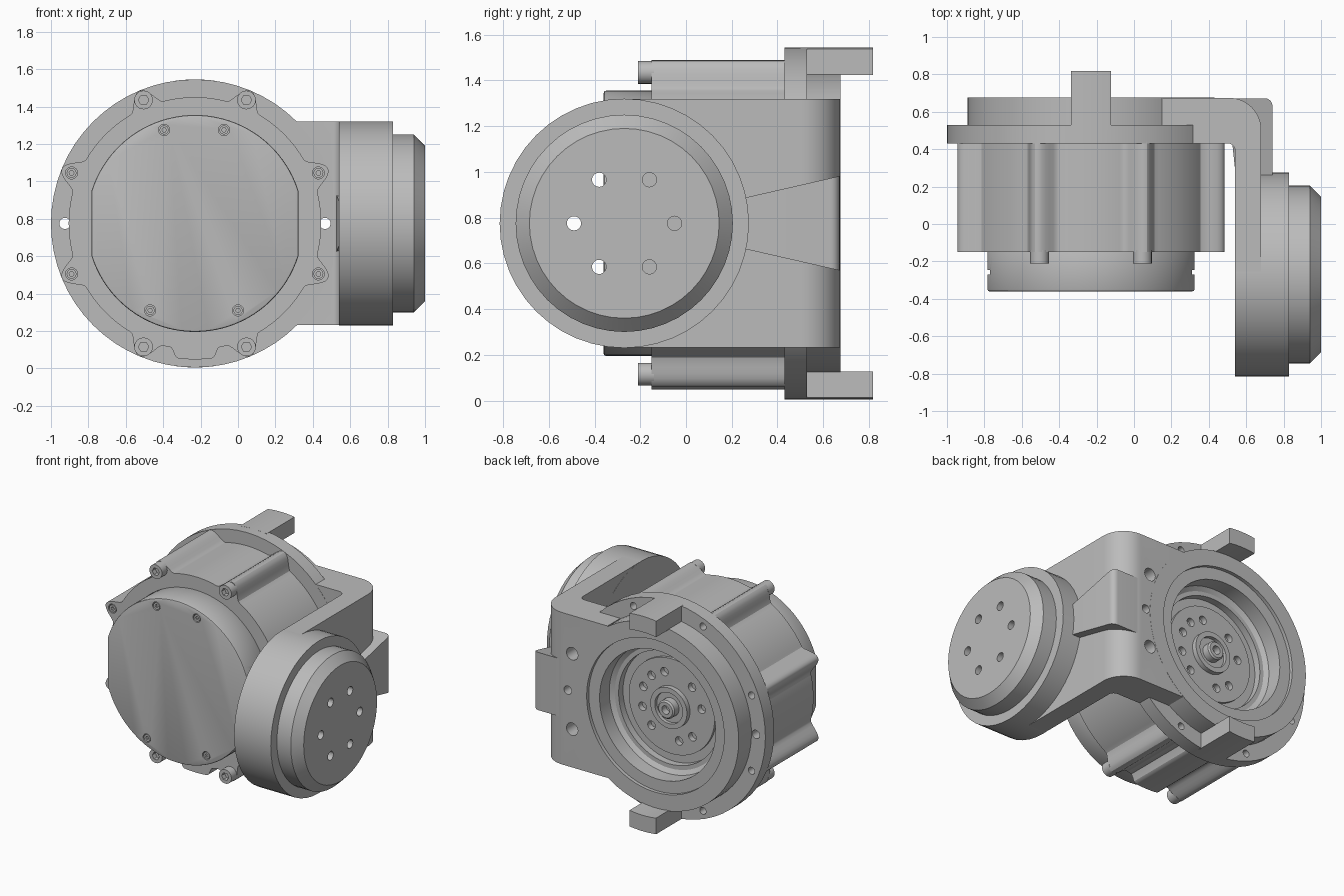
import bpy
import bmesh
from math import sin, cos, pi, radians, degrees, sqrt
from mathutils import Vector, Matrix

if "Cube" in bpy.data.objects:
    bpy.data.objects.remove(bpy.data.objects["Cube"], do_unlink=True)

CX, CZ = -0.23, 0.775          # main motor axis, parallel to y
DY = -0.27                     # side motor axis, parallel to x

metal = bpy.data.materials.new("machined_grey")
metal.use_nodes = True
GREY = (0.5, 0.5, 0.5, 1)
metal.diffuse_color = GREY
metal.node_tree.nodes["Principled BSDF"].inputs["Base Color"].default_value = GREY


def finish(name, bm):
    bmesh.ops.recalc_face_normals(bm, faces=bm.faces)
    mesh = bpy.data.meshes.new(name)
    bm.to_mesh(mesh)
    bm.free()
    mesh.materials.append(metal)
    obj = bpy.data.objects.new(name, mesh)
    bpy.context.collection.objects.link(obj)
    return obj


def prisms(name, parts, axis="y"):
    """Extrude each (outline, low, high) along an axis, all in one mesh."""
    place = {"x": lambda u, v, t: (t, u, v),
             "y": lambda u, v, t: (u, t, v),
             "z": lambda u, v, t: (u, v, t)}[axis]
    bm = bmesh.new()
    for outline, lo, hi in parts:
        low = [bm.verts.new(place(u, v, lo)) for u, v in outline]
        high = [bm.verts.new(place(u, v, hi)) for u, v in outline]
        bm.faces.new(low)
        bm.faces.new(high)
        for i in range(len(low)):
            bm.faces.new((low[i - 1], low[i], high[i], high[i - 1]))
    return finish(name, bm)


def arc(u, v, r, a0, a1, n):
    steps = [radians(a0 + (a1 - a0) * i / n) for i in range(n + 1)]
    return [(u + r * cos(a), v + r * sin(a)) for a in steps]


def circle(u, v, r, n=24):
    return arc(u, v, r, 0, 360, n)[:-1]


def lathe(name, profile, axis, center, steps=64):
    """Revolve (radius, height) points around an axis through center."""
    bm = bmesh.new()
    verts = [bm.verts.new((r, 0, h)) for r, h in profile]
    edges = [bm.edges.new(pair) for pair in zip(verts, verts[1:])]
    bmesh.ops.spin(bm, geom=verts + edges, cent=(0, 0, 0), axis=(0, 0, 1),
                   angle=2 * pi, steps=steps)
    bmesh.ops.remove_doubles(bm, verts=bm.verts, dist=1e-4)
    turn = Vector((0, 0, 1)).rotation_difference(Vector(axis)).to_matrix().to_4x4()
    bm.transform(Matrix.Translation(center) @ turn)
    return finish(name, bm)


def cut(obj, parts, axis="y"):
    cutter = prisms("cutter", parts, axis)
    cutter.hide_render = True
    mod = obj.modifiers.new("cut", "BOOLEAN")
    mod.operation, mod.solver, mod.object = "DIFFERENCE", "EXACT", cutter
    bpy.context.view_layer.objects.active = obj
    bpy.ops.object.modifier_apply(modifier=mod.name)
    bpy.data.objects.remove(cutter, do_unlink=True)


def bevel(obj, width):
    mod = obj.modifiers.new("bevel", "BEVEL")
    mod.width, mod.segments, mod.limit_method = width, 2, "ANGLE"
    mod.angle_limit = radians(60)
    bpy.context.view_layer.objects.active = obj
    bpy.ops.object.modifier_apply(modifier=mod.name)


signs = [(sx, sz) for sx in (-1, 1) for sz in (-1, 1)]
end_bolts = [(CX + sx * 0.275, CZ + sz * 0.66) for sx, sz in signs]
side_bolts = [(CX + sx * 0.66, CZ + sz * 0.27) for sx, sz in signs]
cap_bolts = [(-0.395, 1.275), (-0.075, 1.275), (-0.47, 0.31), (0.0, 0.31)]


# Lobed motor housing
def housing_radius(a):
    r = 0.675
    for lobe in (22.3, 67.4, 112.6, 157.7, 202.3, 247.4, 292.6, 337.7):
        t = min(abs(a - lobe) / 8, 1)
        r += 0.095 * (1 - t * t) ** 2
    foot = min(max((10.5 - abs(a - 270)) / 2.5, 0), 1)
    return max(r, 0.675 + 0.052 * foot)


outline = []
for i in range(300):
    a = i * 1.2
    r = housing_radius(a)
    outline.append((CX + r * cos(radians(a)), CZ + r * sin(radians(a))))
housing = prisms("motor_housing", [(outline, -0.15, 0.44)])
cut(housing, [(circle(x, z, 0.032), -0.2, -0.12) for x, z in side_bolts])

# Front cap: a disc with two flat sides
cap_outline = [(CX + max(-0.553, min(0.553, u)), CZ + v)
               for u, v in arc(0, 0, 0.58, 0, 360, 96)[:-1]
               if abs(u) < 0.556]
flat = sqrt(0.58 ** 2 - 0.553 ** 2)
cap_outline = [(CX + u, CZ + v) for u, v in
               arc(0, 0, 0.58, 17.6, 162.4, 40) + arc(0, 0, 0.58, 197.6, 342.4, 40)]
cap = prisms("front_cap", [(cap_outline, -0.36, -0.14)])
bevel(cap, 0.01)
cut(cap, [(circle(x, z, 0.03), -0.4, -0.335) for x, z in cap_bolts])
# Shallow side slots in the cap
cut(cap, [([(CX + s * 0.54, -0.27), (CX + s * 0.6, -0.27),
            (CX + s * 0.6, -0.245), (CX + s * 0.54, -0.245)],
           CZ - 0.3, CZ + 0.3) for s in (-1, 1)], "z")

# Socket head bolts
heads = [(circle(x, z, 0.05), -0.21, -0.14) for x, z in end_bolts]
heads += [(circle(x, z, 0.026), -0.148, -0.11) for x, z in side_bolts]
heads += [(circle(x, z, 0.024), -0.357, -0.33) for x, z in cap_bolts]
bolts = prisms("socket_bolts", heads)
sockets = [(circle(x, z, 0.028, 6), -0.25, -0.175) for x, z in end_bolts]
sockets += [(circle(x, z, 0.013, 6), -0.2, -0.13) for x, z in side_bolts]
sockets += [(circle(x, z, 0.012, 6), -0.4, -0.345) for x, z in cap_bolts]
cut(bolts, sockets)

# Rear flange, stepped bore and output hub
flange = lathe("rear_flange_and_hub", [
    (0, 0.51), (0.03, 0.51), (0.03, 0.56), (0.055, 0.56), (0.065, 0.55),
    (0.065, 0.5), (0.11, 0.5), (0.11, 0.525), (0.145, 0.525), (0.145, 0.49),
    (0.34, 0.49), (0.34, 0.47), (0.4, 0.47), (0.4, 0.52), (0.43, 0.52),
    (0.46, 0.54), (0.46, 0.65), (0.545, 0.65), (0.545, 0.675), (0.66, 0.675),
    (0.66, 0.53), (0.77, 0.53), (0.77, 0.43), (0, 0.43)],
    (0, 1, 0), (CX, 0, CZ))
hub_holes = [(circle(CX + 0.24 * cos(radians(a)), CZ + 0.24 * sin(radians(a)), 0.03),
              0.45, 0.6) for a in (20, 48, 76, 132, 170, 227, 256, 312, 345)]
pins = [(circle(CX + s * 0.695, CZ, 0.03), 0.4, 0.7) for s in (-1, 1)]
small = [(circle(x, z, 0.025), 0.45, 0.7) for x, z in end_bolts + side_bolts[:2]]
large = [(circle(x, z, 0.045), 0.46, 0.7) for x, z in side_bolts[2:]]
cut(flange, hub_holes + pins + small + large)

# L-shaped bracket arm
arm_outline = ([(0.15, 0.431)] + arc(0.501, 0.391, 0.04, 90, 0, 6)
               + [(0.541, DY), (0.68, DY)]
               + arc(0.51, 0.504, 0.17, 0, 90, 12) + [(0.15, 0.674)])
arm = prisms("bracket_arm", [(arm_outline, CZ - 0.544, CZ + 0.544)], "z")
cut(arm, [(circle(CX, CZ, 0.546, 64), 0.3, 0.8)])
cut(arm, pins + large)

# Tapered corner rib, widening towards the back
rib_outline = [(0.55, 0.2), (0.74, 0.2)] + arc(0.7, 0.632, 0.04, 0, 90, 6) + [(0.5, 0.672)]
rib = prisms("corner_rib", [(rib_outline, -1, 1)], "z")
for v in rib.data.vertices:
    v.co.z = CZ + v.co.z * (0.115 + 0.228 * (v.co.y - 0.27))

# Rear locating tabs at top and bottom
tabs = []
for mid in (90, 270):
    outer = arc(CX, CZ, 0.77, mid - 7.9, mid + 7.9, 8)
    inner = arc(CX, CZ, 0.656, mid + 9.2, mid - 9.2, 8)
    tabs.append((outer + inner, 0.5, 0.817))
prisms("rear_tabs", tabs)

# Side motor disc with chamfered cover and through holes
disc = lathe("side_disc", [
    (0, 0.54), (0.545, 0.54), (0.545, 0.83), (0.475, 0.83),
    (0.475, 0.94), (0.415, 1.0), (0, 1.0)], (1, 0, 0), (0, DY, CZ), 48)
cut(disc, [(circle(DY + 0.22 * cos(k * pi / 3), CZ + 0.22 * sin(k * pi / 3), 0.031),
            0.4, 1.1) for k in range(6)], "x")

# Smooth curved surfaces, keep edges sharp
for obj in bpy.context.scene.objects:
    if obj.type == "MESH":
        bpy.ops.object.select_all(action="DESELECT")
        obj.select_set(True)
        bpy.context.view_layer.objects.active = obj
        bpy.ops.object.shade_smooth_by_angle(angle=radians(30))
